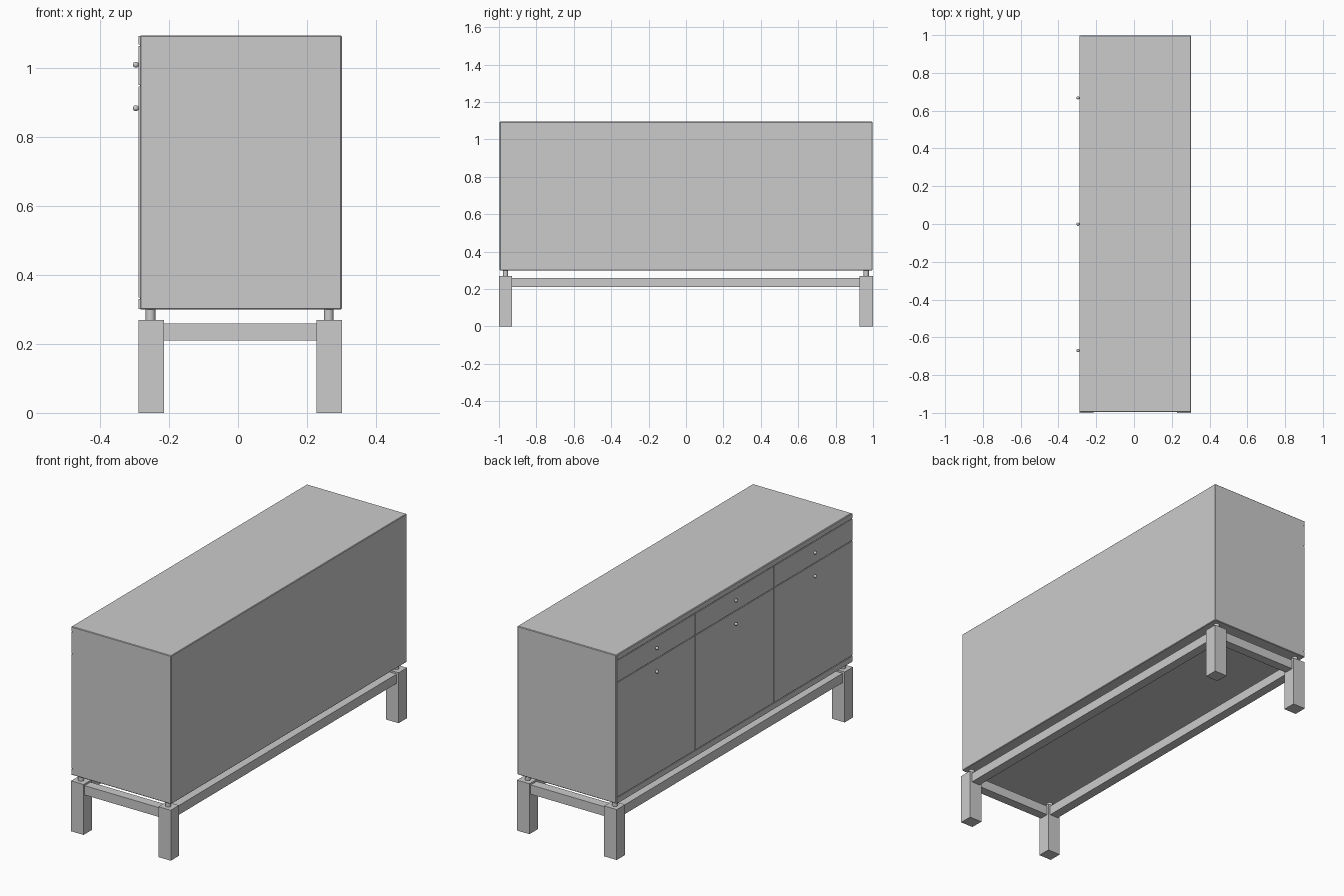
import bpy

if "Cube" in bpy.data.objects:
    bpy.data.objects.remove(bpy.data.objects["Cube"])

def box(name, x, y, z, bevel=0.0):
    """Box spanning the (min, max) ranges x, y, z."""
    bpy.ops.mesh.primitive_cube_add(size=1, location=[(a + b) / 2 for a, b in (x, y, z)])
    o = bpy.context.object
    o.name = name
    o.scale = [b - a for a, b in (x, y, z)]
    bpy.ops.object.transform_apply(location=False, rotation=False, scale=True)
    if bevel:
        m = o.modifiers.new("edge", 'BEVEL')
        m.width = bevel
        m.segments = 1
    return o

FX, BX = -0.289, 0.301        # front and back faces of the cabinet
Y0, Y1 = -0.996, 0.998        # cabinet ends
Z0, Z1 = 0.30, 1.095          # cabinet bottom and top
T = 0.025                     # board thickness
GAP = 0.004
CX = FX + 0.004               # carcass sits just behind the fronts

# Carcass (solid box) behind the drawer and door fronts
box("carcass", (CX, BX), (Y0, Y1), (Z0, Z1), 0.003)

# Fixed strips above and below the fronts
box("top_strip", (FX, CX + 0.002), (Y0, Y1), (1.069, Z1 - 0.001))
box("bottom_strip", (FX, CX + 0.002), (Y0, Y1), (Z0 + 0.001, 0.331))

# Three bays, each with a drawer front, a door and two knobs
bay = (Y1 - Y0) / 3
for i in range(3):
    a, b = Y0 + i * bay, Y0 + (i + 1) * bay
    ya = a + (GAP / 2 if i else 0)
    yb = b - (GAP / 2 if i < 2 else 0)
    box(f"drawer_front_{i}", (FX, CX + 0.002), (ya, yb), (0.951, 1.065))
    box(f"door_{i}", (FX, CX + 0.002), (ya, yb), (0.335, 0.947))
    for part, z in (("drawer", 1.01), ("door", 0.884)):
        bpy.ops.mesh.primitive_uv_sphere_add(segments=20, ring_count=12, radius=0.0085,
                                             location=(-0.2965, -0.67 + i * 0.669, z))
        bpy.context.object.name = f"{part}_knob_{i}"
        bpy.ops.object.shade_smooth_by_angle()

# Legs with round pegs carrying the cabinet
LX = ((-0.289, -0.215), (0.228, 0.302))
LY = ((-1.0, -0.93), (0.928, 0.999))
for i, x in enumerate(LX):
    for j, y in enumerate(LY):
        box(f"leg_{i}{j}", x, y, (0, 0.27))
        bpy.ops.mesh.primitive_cylinder_add(vertices=24, radius=0.014, depth=0.034,
                                            location=(sum(x) / 2 - 0.002, sum(y) / 2, 0.286))
        bpy.context.object.name = f"peg_{i}{j}"
        bpy.ops.object.shade_smooth_by_angle()

# Rails joining the legs
W = 0.025
for i, x in enumerate(LX):
    c = sum(x) / 2
    box(f"long_rail_{i}", (c - W, c + W), (LY[0][1], LY[1][0]), (0.21, 0.26))
for j, y in enumerate(LY):
    c = sum(y) / 2
    box(f"short_rail_{j}", (LX[0][1], LX[1][0]), (c - W, c + W), (0.21, 0.26))
